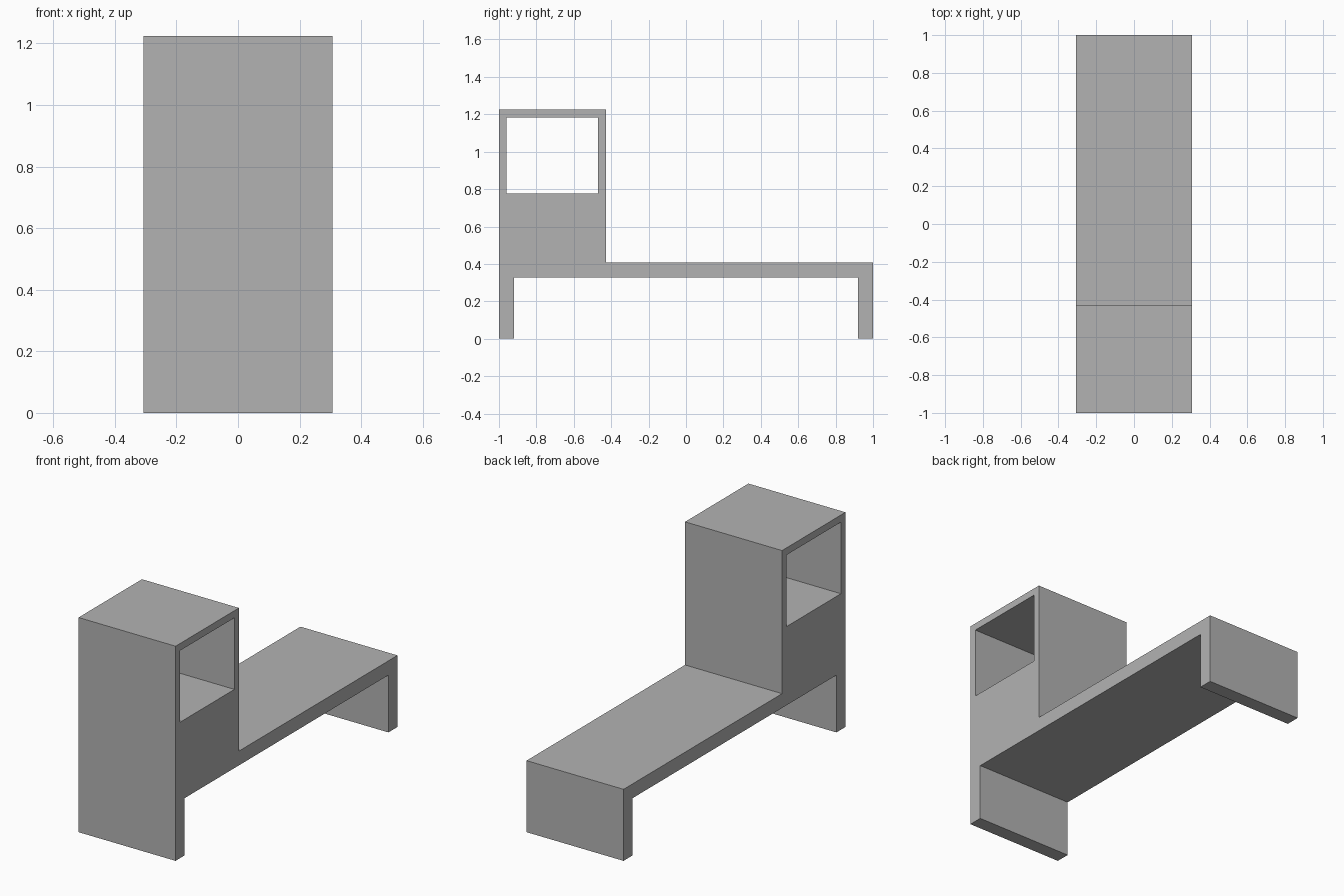
import bpy
import bmesh

cube = bpy.data.objects.get("Cube")
if cube:
    bpy.data.objects.remove(cube, do_unlink=True)

U = 2 / 49          # module: the bench is 49 modules long
HALF_WIDTH = 7.5 * U

# Side profile in modules (distance from front, height)
OUTLINE = [(0, 0), (2, 0), (2, 8), (47, 8), (47, 0), (49, 0),
           (49, 10), (14, 10), (14, 30), (0, 30)]
OPENING = [(1, 19), (13, 19), (13, 29), (1, 29)]


def add_loop(bm, points):
    """Closed loop of edges in the side plane."""
    verts = [bm.verts.new((-HALF_WIDTH, y * U - 1, z * U)) for y, z in points]
    return [bm.edges.new((a, b)) for a, b in zip(verts, verts[1:] + verts[:1])]


# Plain grey finish
grey = bpy.data.materials.new("plain_grey")
grey.use_nodes = True
colour = (0.45, 0.45, 0.45, 1)
grey.diffuse_color = colour
grey.node_tree.nodes["Principled BSDF"].inputs["Base Color"].default_value = colour

# Bench with raised open cabinet: fill the profile and extrude across the width
bm = bmesh.new()
edges = add_loop(bm, OUTLINE) + add_loop(bm, OPENING)
bmesh.ops.triangle_fill(bm, edges=edges, use_beauty=True, normal=(-1, 0, 0))
side = bmesh.ops.extrude_face_region(bm, geom=bm.faces[:], use_keep_orig=True)
moved = [g for g in side["geom"] if isinstance(g, bmesh.types.BMVert)]
bmesh.ops.translate(bm, verts=moved, vec=(2 * HALF_WIDTH, 0, 0))
bmesh.ops.recalc_face_normals(bm, faces=bm.faces[:])

mesh = bpy.data.meshes.new("bench_with_cabinet")
bm.to_mesh(mesh)
bm.free()
mesh.materials.append(grey)
bench = bpy.data.objects.new("bench_with_cabinet", mesh)
bpy.context.collection.objects.link(bench)
